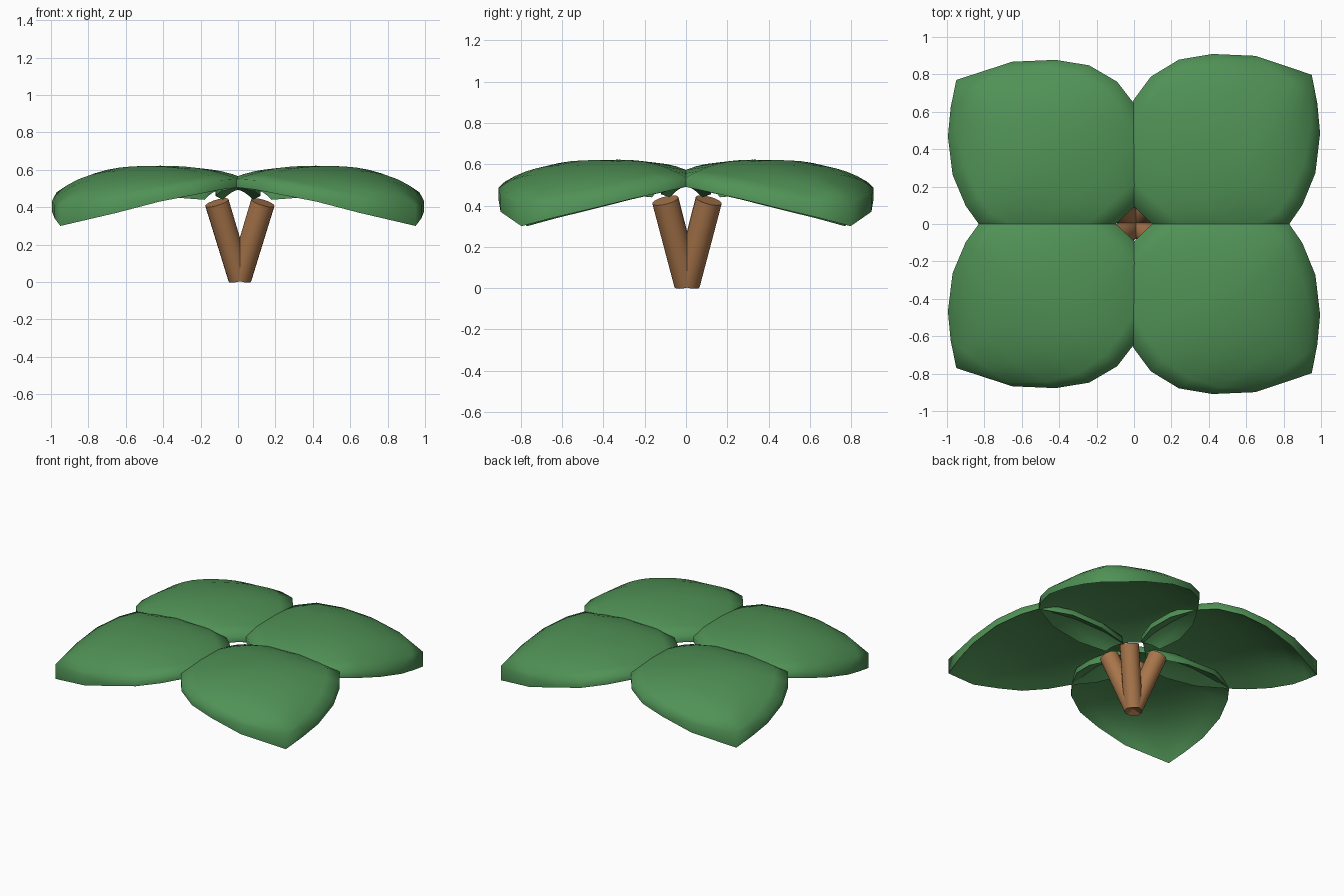
import bpy, bmesh
from mathutils import Vector

cube = bpy.data.objects.get("Cube")
if cube:
    bpy.data.objects.remove(cube, do_unlink=True)


def material(name, rgb):
    m = bpy.data.materials.new(name)
    m.use_nodes = True
    m.diffuse_color = (*rgb, 1)
    m.node_tree.nodes["Principled BSDF"].inputs["Base Color"].default_value = (*rgb, 1)
    return m


green = material("leaf green", (0.08, 0.285, 0.092))
brown = material("stem brown", (0.39, 0.178, 0.07))


def finish(bm, name, mat, angle):
    bmesh.ops.recalc_face_normals(bm, faces=bm.faces)
    mesh = bpy.data.meshes.new(name)
    bm.to_mesh(mesh)
    bm.free()
    mesh.materials.append(mat)
    ob = bpy.data.objects.new(name, mesh)
    bpy.context.collection.objects.link(ob)
    bpy.ops.object.select_all(action='DESELECT')
    ob.select_set(True)
    bpy.context.view_layer.objects.active = ob
    bpy.ops.object.shade_smooth_by_angle(angle=angle)


# Leaf ribs from base to tip: the two outline points of each rib.
# The base corners tuck under the neighbouring leaves.
side_a = [(.18, -.08), (.38, -.12), (.62, -.1), (.83, 0), (.9, .1), (.97, .27), (.995, .48), (.98, .64), (.95, .79)]
side_b = [(-.08, .17), (-.12, .33), (-.09, .5), (0, .66), (.09, .78), (.24, .87), (.42, .9), (.65, .89), (.95, .79)]
# Height of the lower edge on each side, rim thickness, and height of the midrib
low_a = [.44, .455, .475, .49, .468, .43, .378, .34, .30]
low_b = [.44, .46, .485, .505, .495, .465, .43, .37, .30]
rim = [.035, .04, .04, .045, .05, .05, .055, .07, .11]
midrib = [.545, .58, .608, .622, .62, .595, .55, .49, .41]
COLS = 12


def skin(bm, upper, sx, sy):
    rows = []
    for a, b, za, zb, thick, zm in zip(side_a, side_b, low_a, low_b, rim, midrib):
        a, b = Vector(a), Vector(b)
        lift = thick if upper else 0
        zm -= 0 if upper else max(thick, .045)
        row = []
        for i in range(COLS + 1):
            u = 2 * i / COLS - 1
            p = (a + b) / 2 + (b - a) / 2 * u
            edge = (za if u < 0 else zb) + lift
            row.append(bm.verts.new((p.x * sx, p.y * sy, zm + (edge - zm) * abs(u) ** 2.4)))
        rows.append(row)
    for r, s in zip(rows, rows[1:]):
        for i in range(COLS):
            bm.faces.new((r[i], r[i + 1], s[i + 1], s[i]))
    # Outline loop used to join the two skins
    return [r[0] for r in rows] + rows[-1][1:] + [r[-1] for r in rows[-2::-1]] + rows[0][-2:0:-1]


def leaf(name, sx, sy):
    bm = bmesh.new()
    top = skin(bm, True, sx, sy)
    under = skin(bm, False, sx, sy)
    for i in range(len(top)):
        bm.faces.new((top[i - 1], top[i], under[i], under[i - 1]))
    bmesh.ops.remove_doubles(bm, verts=bm.verts, dist=0.0005)
    finish(bm, name, green, 1.35)


def stem(name, sx, sy):
    foot = Vector((.01, .005, .02))
    head = Vector((.01 + .123 * sx, .005 + .105 * sy, .425))
    axis = head - foot
    bm = bmesh.new()
    bmesh.ops.create_cone(bm, cap_ends=True, segments=16, radius1=.063, radius2=.065, depth=axis.length)
    turn = axis.to_track_quat('Z', 'Y').to_matrix()
    for v in bm.verts:
        v.co = turn @ v.co + (foot + head) / 2
    finish(bm, name, brown, 0.6)


# One leaf and one leaning stem in each quadrant
for fb, sy in (("front", -1), ("back", 1)):
    for lr, sx in (("left", 1), ("right", -1)):
        leaf(f"{fb}_{lr}_leaf", sx, sy * (1.01 if sx > 0 else .975))
        stem(f"{fb}_{lr}_stem", sx, sy)
